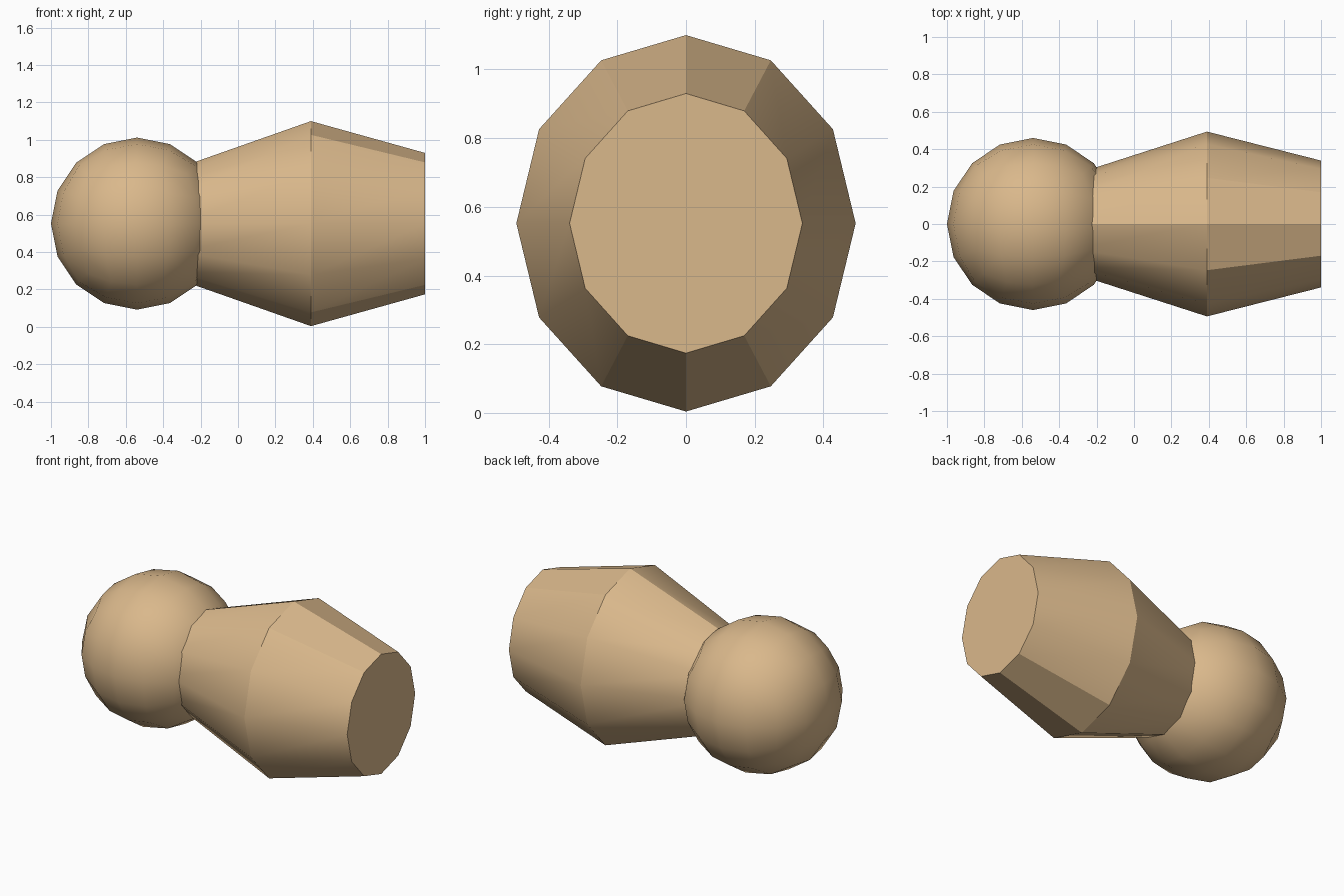
import bpy, bmesh, math
from mathutils import Vector

if "Cube" in bpy.data.objects:
    bpy.data.objects.remove(bpy.data.objects["Cube"])

CENTRE_Z = 0.552

tan = bpy.data.materials.new("warm tan")
tan.diffuse_color = (0.70, 0.48, 0.26, 1)
tan.use_nodes = True
tan.node_tree.nodes["Principled BSDF"].inputs["Base Color"].default_value = tan.diffuse_color


def finish(name, bm, location):
    """Turn a bmesh into a named object with smooth faces and sharp creases."""
    bmesh.ops.recalc_face_normals(bm, faces=bm.faces)
    mesh = bpy.data.meshes.new(name)
    bm.to_mesh(mesh)
    bm.free()
    mesh.materials.append(tan)
    obj = bpy.data.objects.new(name, mesh)
    obj.location = location
    bpy.context.collection.objects.link(obj)
    bpy.ops.object.select_all(action='DESELECT')
    obj.select_set(True)
    bpy.context.view_layer.objects.active = obj
    bpy.ops.object.shade_smooth_by_angle(angle=math.radians(30))
    return obj


# Ball: a cube subdivided twice and rounded at each step
RADIUS = 0.46
bm = bmesh.new()
bmesh.ops.create_cube(bm, size=1)
for _ in range(2):
    bmesh.ops.subdivide_edges(bm, edges=bm.edges[:], cuts=1, use_grid_fill=True)
    for v in bm.verts:
        v.co = v.co.normalized() * RADIUS
finish("ball", bm, (-0.54, 0, CENTRE_Z))

# Barrel: twelve-sided oval rings along x, (x, y radius, z radius)
SIDES = 12
PROFILE = [(-0.32, 0.265, 0.298), (0.39, 0.494, 0.548), (1.0, 0.339, 0.378)]
bm = bmesh.new()
rings = []
for x, ry, rz in PROFILE:
    angles = [2 * math.pi * i / SIDES for i in range(SIDES)]
    rings.append([bm.verts.new(Vector((x, ry * math.sin(a), rz * math.cos(a))))
                  for a in angles])
for r0, r1 in zip(rings, rings[1:]):
    for i in range(SIDES):
        j = (i + 1) % SIDES
        bm.faces.new((r0[i], r0[j], r1[j], r1[i]))
bm.faces.new(rings[0])
bm.faces.new(rings[-1])
finish("barrel", bm, (0, 0, CENTRE_Z))
